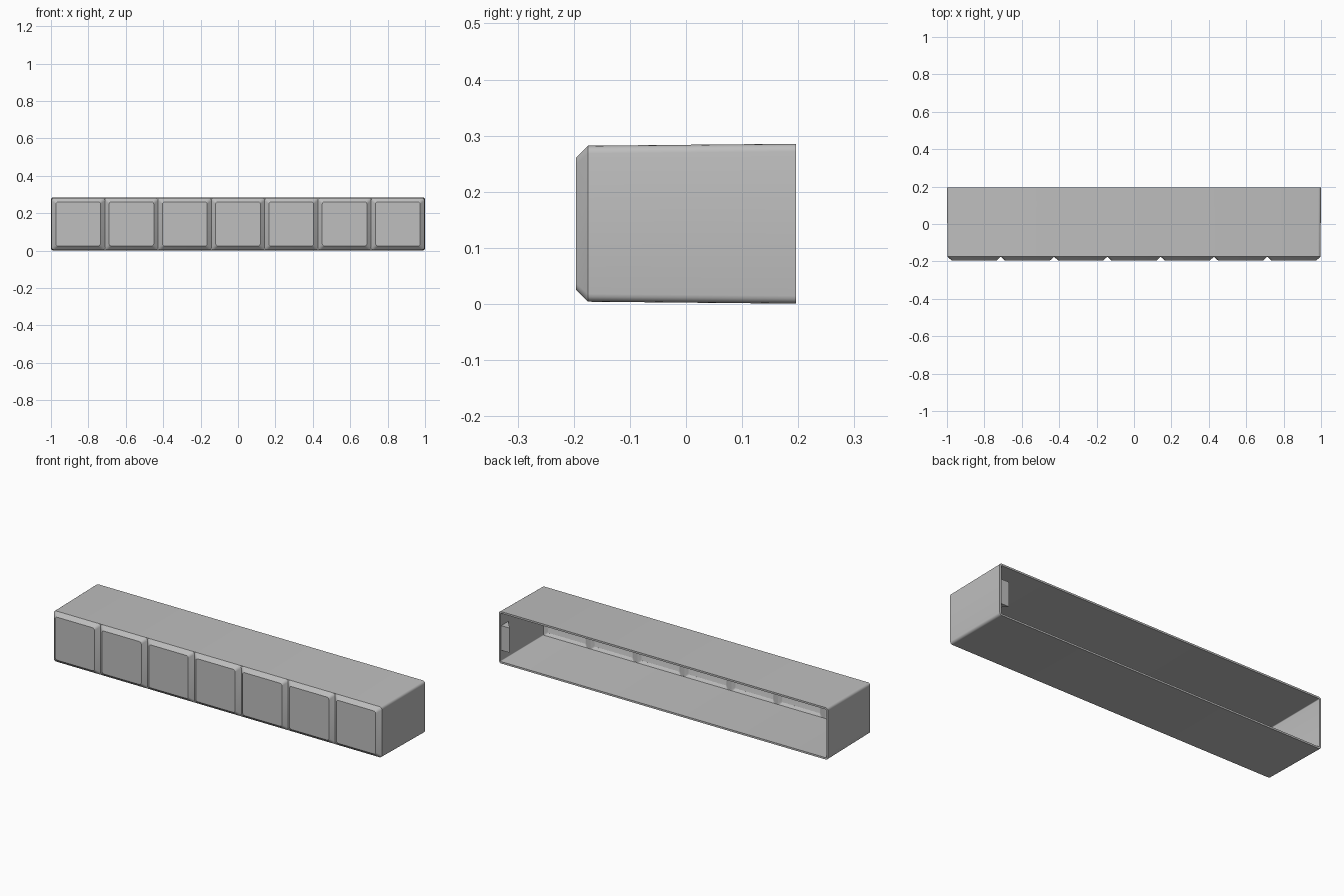
import bpy, bmesh, math
from mathutils import Vector

cube = bpy.data.objects.get("Cube")
if cube:
    bpy.data.objects.remove(cube, do_unlink=True)

grey = bpy.data.materials.new("matte grey")
grey.use_nodes = True
colour = (0.52, 0.52, 0.52, 1)
grey.diffuse_color = colour
grey.node_tree.nodes["Principled BSDF"].inputs["Base Color"].default_value = colour

BACK, SHOULDER, FRONT = 0.196, -0.175, -0.196
MID_Z = 0.143
WALL = 0.01
CELLS = 7
PITCH = 1.994 / CELLS


def rounded_loop(bm, cx, y, half_w, half_h, r, steps=4):
    """Rounded rectangle standing in the xz plane."""
    verts = []
    for k, (sx, sz) in enumerate([(1, 1), (-1, 1), (-1, -1), (1, -1)]):
        for i in range(steps + 1):
            a = math.pi / 2 * (k + i / steps)
            verts.append(bm.verts.new((cx + sx * (half_w - r) + r * math.cos(a), y,
                                       MID_Z + sz * (half_h - r) + r * math.sin(a))))
    return verts


def bridge(bm, a, b):
    n = len(a)
    for i in range(n):
        j = (i + 1) % n
        bm.faces.new((a[i], a[j], b[j], b[i]))


def finish(name, bm):
    bmesh.ops.recalc_face_normals(bm, faces=bm.faces)
    mesh = bpy.data.meshes.new(name)
    bm.to_mesh(mesh)
    bm.free()
    mesh.materials.append(grey)
    obj = bpy.data.objects.new(name, mesh)
    bpy.context.collection.objects.link(obj)
    bpy.ops.object.select_all(action='DESELECT')
    obj.select_set(True)
    bpy.context.view_layer.objects.active = obj
    bpy.ops.object.shade_smooth_by_angle(angle=math.radians(30))
    return obj


# Open sleeve, slightly wider at the back
bm = bmesh.new()
loops = [rounded_loop(bm, 0, SHOULDER, 0.997, 0.139, 0.014),
         rounded_loop(bm, 0, BACK, 1.0, 0.1425, 0.014),
         rounded_loop(bm, 0, BACK, 1.0 - WALL, 0.1425 - WALL, 0.004),
         rounded_loop(bm, 0, SHOULDER, 0.997 - WALL, 0.139 - WALL, 0.004)]
for i in range(4):
    bridge(bm, loops[i], loops[(i + 1) % 4])
finish("sleeve", bm)

# Row of hollow bevelled panels closing the front
for c in range(CELLS):
    cx = (c - (CELLS - 1) / 2) * PITCH
    bm = bmesh.new()
    half = PITCH / 2
    face = rounded_loop(bm, cx, FRONT, half - 0.023, 0.118, 0.012)
    rim = rounded_loop(bm, cx, SHOULDER, half, 0.139, 0.014)
    inner_rim = rounded_loop(bm, cx, SHOULDER, half - WALL, 0.139 - WALL, 0.006)
    inner_face = rounded_loop(bm, cx, FRONT + WALL, half - 0.026, 0.115, 0.006)
    for a, b in ((face, rim), (rim, inner_rim), (inner_rim, inner_face)):
        bridge(bm, a, b)
    bm.faces.new(face)
    bm.faces.new(inner_face)
    finish(f"front_panel_{c + 1}", bm)

# Wedge catch inside the left end wall
bm = bmesh.new()
wall_x = 1.0 - WALL + 0.003
plan = [(wall_x, 0.19), (wall_x - 0.055, 0.19), (wall_x, 0.125)]
base = bm.faces.new([bm.verts.new((x, y, 0.07)) for x, y in plan])
top = bmesh.ops.extrude_face_region(bm, geom=[base])
bmesh.ops.translate(bm, vec=Vector((0, 0, 0.135)),
                    verts=[v for v in top["geom"] if isinstance(v, bmesh.types.BMVert)])
finish("wedge_catch", bm)
